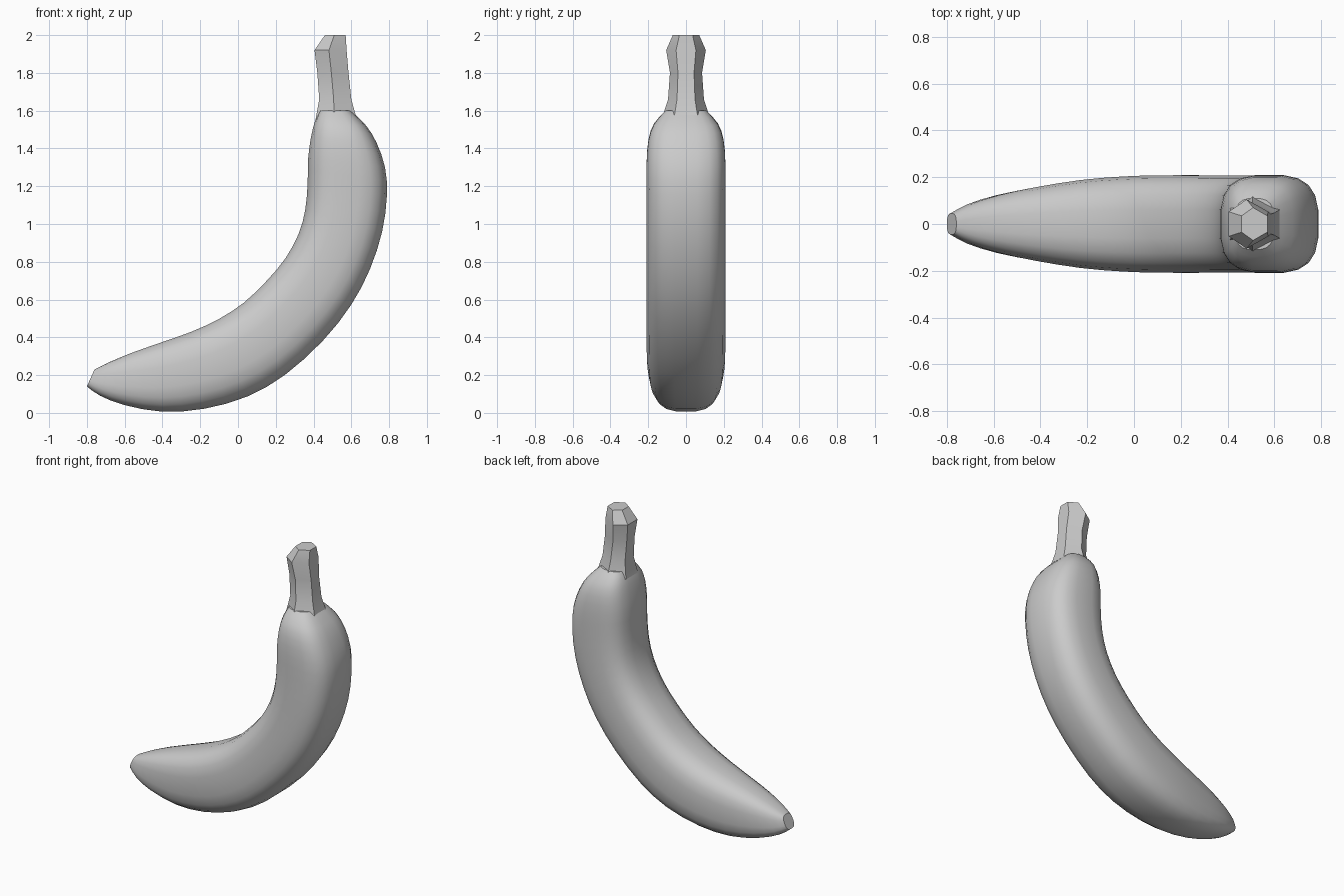
import bpy
import bmesh
from math import cos, sin, pi, copysign, radians
from mathutils import Vector

cube = bpy.data.objects.get("Cube")
if cube:
    bpy.data.objects.remove(cube, do_unlink=True)

skin = bpy.data.materials.new("plain grey")
skin.use_nodes = True
GREY = (0.6, 0.6, 0.6, 1)
skin.diffuse_color = GREY
skin.node_tree.nodes["Principled BSDF"].inputs["Base Color"].default_value = GREY


def loft(name, rings, angle):
    """Skin a list of point rings, cap both ends and shade by angle."""
    bm = bmesh.new()
    loops = [[bm.verts.new(p) for p in ring] for ring in rings]
    n = len(loops[0])
    for a, b in zip(loops, loops[1:]):
        for i in range(n):
            j = (i + 1) % n
            bm.faces.new((a[i], a[j], b[j], b[i]))
    bm.faces.new(loops[0][::-1])
    bm.faces.new(loops[-1])
    bmesh.ops.recalc_face_normals(bm, faces=bm.faces)
    mesh = bpy.data.meshes.new(name)
    bm.to_mesh(mesh)
    bm.free()
    mesh.materials.append(skin)
    obj = bpy.data.objects.new(name, mesh)
    bpy.context.collection.objects.link(obj)
    bpy.ops.object.select_all(action="DESELECT")
    bpy.context.view_layer.objects.active = obj
    obj.select_set(True)
    bpy.ops.object.shade_smooth_by_angle(angle=radians(angle))
    return obj


def rounded_square(t, power=3.0):
    c, s = cos(t), sin(t)
    return copysign(abs(c) ** (2 / power), c), copysign(abs(s) ** (2 / power), s)


def body_ring(station, sides=20):
    ix, iz, ox, oz, half = station
    inner, outer = Vector((ix, 0, iz)), Vector((ox, 0, oz))
    mid, arm = (inner + outer) / 2, (outer - inner) / 2
    ring = []
    for k in range(sides):
        u, v = rounded_square(2 * pi * (k + 0.5) / sides)
        ring.append(mid + arm * u + Vector((0, half * v, 0)))
    return ring


def smooth_path(points, steps=2):
    """Catmull-Rom in-betweens for the body stations."""
    p = [points[0]] + points + [points[-1]]
    out = []
    for a, b, c, d in zip(p, p[1:], p[2:], p[3:]):
        for k in range(steps):
            t = k / steps
            out.append([y + 0.5 * t * (z - x + t * (2*x - 5*y + 4*z - w
                        + t * (3 * (y - z) + w - x)))
                        for x, y, z, w in zip(a, b, c, d)])
    return out + [points[-1]]


# Curved body: inner x, z, outer x, z and half width, from tip to neck
stations = [
    (-.76, .23, -.80, .14, .045),
    (-.68, .27, -.73, .09, .085),
    (-.56, .32, -.60, .04, .125),
    (-.42, .37, -.40, .005, .16),
    (-.25, .43, -.18, .02, .19),
    (-.10, .50, .05, .085, .205),
    (.03, .585, .25, .20, .21),
    (.15, .70, .45, .38, .21),
    (.25, .82, .60, .57, .21),
    (.32, .95, .70, .76, .21),
    (.355, 1.08, .765, .96, .21),
    (.367, 1.22, .79, 1.15, .21),
    (.37, 1.35, .78, 1.30, .21),
    (.385, 1.46, .735, 1.43, .20),
    (.405, 1.54, .68, 1.52, .17),
    (.43, 1.60, .60, 1.60, .11),
]
loft("banana_body", [body_ring(s) for s in smooth_path(stations)], 35)

# Six-sided stem: left x, right x, half width and height
stem = [
    (.41, .63, .13, 1.55),
    (.43, .60, .095, 1.66),
    (.42, .585, .085, 1.80),
    (.405, .575, .105, 1.92),
    (.46, .57, .07, 2.0),
]


def stem_ring(left, right, half, z):
    mid = left + (right - left) * 0.45
    return [(right, half * .5, z), (mid, half, z), (left, half * .5, z),
            (left, -half * .5, z), (mid, -half, z), (right, -half * .5, z)]


loft("banana_stem", [stem_ring(*s) for s in stem], 25)
